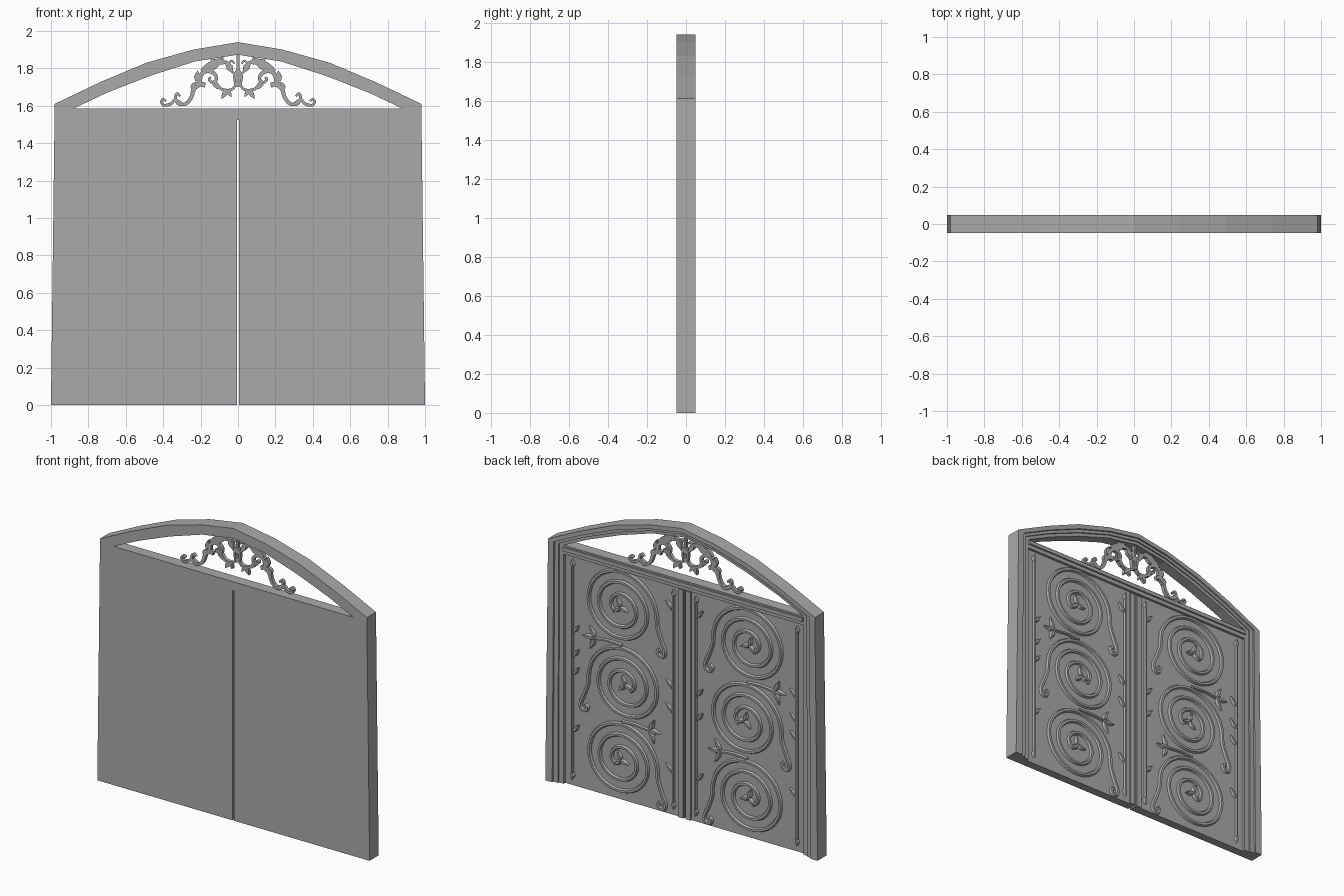
import bpy, bmesh, math
from mathutils import Vector

if "Cube" in bpy.data.objects:
    bpy.data.objects.remove(bpy.data.objects["Cube"])

F, PANEL = -0.048, 0.008          # front plane, back plane of the door panels
mat = bpy.data.materials.new("grey metal")
mat.diffuse_color = (0.4, 0.4, 0.4, 1)
mat.use_nodes = True
mat.node_tree.nodes["Principled BSDF"].inputs["Base Color"].default_value = mat.diffuse_color


def finish(bm, name):
    """Everything is built for x > 0 and mirrored."""
    bmesh.ops.recalc_face_normals(bm, faces=bm.faces)
    me = bpy.data.meshes.new(name)
    bm.to_mesh(me)
    bm.free()
    me.materials.append(mat)
    ob = bpy.data.objects.new(name, me)
    bpy.context.collection.objects.link(ob)
    ob.modifiers.new("mirror", 'MIRROR').use_axis[0] = True
    return ob


def loft(bm, rings):
    """Skin a list of 4-point sections, capped at both ends."""
    vs = [[bm.verts.new(p) for p in r] for r in rings]
    for a, b in zip(vs, vs[1:]):
        for i in range(4):
            j = (i + 1) % 4
            bm.faces.new((a[i], a[j], b[j], b[i]))
    bm.faces.new(vs[0])
    bm.faces.new(vs[-1])


def band(bm, outer, inner, y0, y1):
    loft(bm, [[(a, y0, b), (c, y0, d), (c, y1, d), (a, y1, b)]
              for (a, b), (c, d) in zip(outer, inner)])


def box(bm, x0, x1, z0, z1, y0, y1):
    band(bm, [(x0, z0), (x0, z1)], [(x1, z0), (x1, z1)], y0, y1)


def smooth(pts, n=6):
    """Catmull-Rom through 2D points."""
    p = [Vector(q) for q in pts]
    p = [2 * p[0] - p[1]] + p + [2 * p[-1] - p[-2]]
    out = []
    for a, b, c, d in zip(p, p[1:], p[2:], p[3:]):
        for k in range(n):
            t = k / n
            out.append(0.5 * (2 * b + (c - a) * t + (2 * a - 5 * b + 4 * c - d) * t * t
                              + (3 * b - a - 3 * c + d) * t ** 3))
    return out + [p[-2]]


def ribbon(bm, pts, w0, w1, y0, y1, top=0.5):
    """Strip along a path in the gate plane; half width w0 to w1, top face narrowed."""
    p = [Vector(q) for q in pts]
    rings = []
    for i, c in enumerate(p):
        t = (p[min(i + 1, len(p) - 1)] - p[max(i - 1, 0)]).normalized()
        w = w0 + (w1 - w0) * i / (len(p) - 1)
        n = Vector((-t.y, t.x)) * w
        a, b, d, e = c - n, c + n, c + n * top, c - n * top
        rings.append([(a.x, y0, a.y), (b.x, y0, b.y), (d.x, y1, d.y), (e.x, y1, e.y)])
    loft(bm, rings)


def leaf(bm, x, z, ang, length, width, y0, y1, top=0.45):
    """Pointed leaf starting at x, z."""
    t = math.radians(ang)
    d, n = Vector((math.cos(t), math.sin(t))), Vector((-math.sin(t), math.cos(t)))
    rings = []
    for s, w in ((0, .15), (.2, .75), (.42, 1), (.7, .65), (1, .04)):
        c, m = Vector((x, z)) + d * length * s, n * width * w
        rings.append([(c.x - m.x, y0, c.y - m.y), (c.x + m.x, y0, c.y + m.y),
                      (c.x + m.x * top, y1, c.y + m.y * top),
                      (c.x - m.x * top, y1, c.y - m.y * top)])
    loft(bm, rings)


# Arched frame: three steps from the outer edge inwards
outer = [(1, 0), (.98, 1.61), (.74, 1.725), (.49, 1.83), (.24, 1.90), (0, 1.94)]
inner = [(.88, 0), (.88, 1.585), (.70, 1.67), (.465, 1.762), (.23, 1.837), (0, 1.873)]
mix = lambda t: [(a + (c - a) * t, b + (d - b) * t) for (a, b), (c, d) in zip(outer, inner)]
bm = bmesh.new()
for t0, t1, y in ((0, .42, .048), (.42, .7, .036), (.7, 1, .026)):
    band(bm, mix(t0), mix(t1), F, y)
finish(bm, "arched_frame")

# Cross rail under the arch
bm = bmesh.new()
box(bm, 0, .88, 1.525, 1.585, F, .026)
box(bm, 0, .88, 1.55, 1.575, .026, .038)
finish(bm, "cross_rail")

# Door leaves with a centre strip
bm = bmesh.new()
box(bm, .006, .88, 0, 1.525, F, PANEL)
box(bm, .008, .045, 0, 1.515, PANEL, PANEL + .01)
finish(bm, "door_leaf")

# Upright rods with spade ends and side leaves
R0, R1 = PANEL - .002, PANEL + .014
bm = bmesh.new()
for x in (.082, .825):
    ribbon(bm, [(x, .08), (x, 1.46)], .009, .009, R0, R1)
    leaf(bm, x, 1.45, 90, .05, .02, R0, R1)
    leaf(bm, x, .09, -90, .05, .02, R0, R1)
for x, zs, s in ((.82, (1.02, .86, .74, .36), 1), (.09, (.68, .28, .84, 1.36), -1)):
    for z in zs:
        leaf(bm, x, z, 90 + 40 * s, .07, .017, R0, R1)
finish(bm, "upright_rods")

# Three big spirals on each leaf, tails alternating from side to side
bm = bmesh.new()
tail = [(-.272, -.06), (-.3, -.14), (-.325, -.2), (-.32, -.238), (-.29, -.245),
        (-.275, -.22), (-.29, -.205)]
for cx, cz, s in ((.475, 1.275, 1), (.44, .768, -1), (.47, .262, 1)):
    N, turns = 90, 2.6
    spiral = []
    for i in range(N + 1):
        a = math.pi - (1 - i / N) * turns * 2 * math.pi
        r = .05 + .205 * (i / N) ** .85
        spiral.append((r * 1.05 * math.cos(a), r * math.sin(a)))
    path = spiral + [tuple(q) for q in smooth([spiral[-1]] + tail)[1:]]
    ribbon(bm, [(cx + s * x, cz + z) for x, z in path], .014, .015, R0, R1)
    # centre flower
    for a in (75, 195, 315):
        leaf(bm, cx, cz, a, .062, .02, R0, R1 + .003)
finish(bm, "spiral_scrolls")

# Sprigs between the spirals
bm = bmesh.new()
for x, z, s in ((.66, 1.02, 1), (.26, .515, -1)):
    ribbon(bm, smooth([(x - s * .2, z + .005), (x - s * .1, z + .01), (x, z)]),
           .012, .009, R0, R1)
    for a in (0, 65, -65):
        leaf(bm, x, z, a if s > 0 else 180 - a, .085, .021, R0, R1)
finish(bm, "leaf_sprigs")

# Openwork scrolls in the arch
bm = bmesh.new()
Y = .012
curls = [
    # end curl running into the lower scroll
    ([(.385, 1.625), (.4, 1.635), (.41, 1.62), (.395, 1.603), (.36, 1.61), (.335, 1.63),
      (.30, 1.61)], .006, .009),
    ([(.31, 1.65), (.325, 1.665), (.335, 1.645), (.32, 1.612), (.28, 1.61), (.25, 1.645),
      (.235, 1.69), (.20, 1.715), (.175, 1.71)], .006, .013),
    ([(.235, 1.675), (.245, 1.705), (.225, 1.72), (.205, 1.70)], .009, .005),
    # upper curl
    ([(.205, 1.715), (.20, 1.76), (.17, 1.785), (.13, 1.775), (.115, 1.745), (.135, 1.725),
      (.155, 1.74), (.145, 1.752)], .013, .006),
    # centre curls
    ([(.004, 1.79), (.02, 1.76), (.015, 1.71), (.04, 1.685), (.09, 1.69), (.12, 1.725)], .006, .008),
    ([(0, 1.765), (.03, 1.78), (.055, 1.815), (.035, 1.84), (.018, 1.825)], .007, .005),
]
for pts, a, b in curls:
    ribbon(bm, smooth(pts), a, b, -Y, Y, 1)
for x, z, a, l, w in ((.17, 1.785, 145, .12, .02), (.2, 1.79, 150, .14, .016),
                      (.03, 1.78, 60, .075, .018), (.06, 1.83, 10, .09, .016),
                      (.06, 1.685, -60, .055, .014), (.06, 1.69, -120, .05, .012),
                      (.09, 1.695, 20, .05, .012), (.225, 1.73, 100, .06, .014)):
    leaf(bm, x, z, a, l, w, -Y, Y, 1)
box(bm, 0, .007, 1.70, 1.875, -Y, Y)
finish(bm, "arch_scrollwork")
